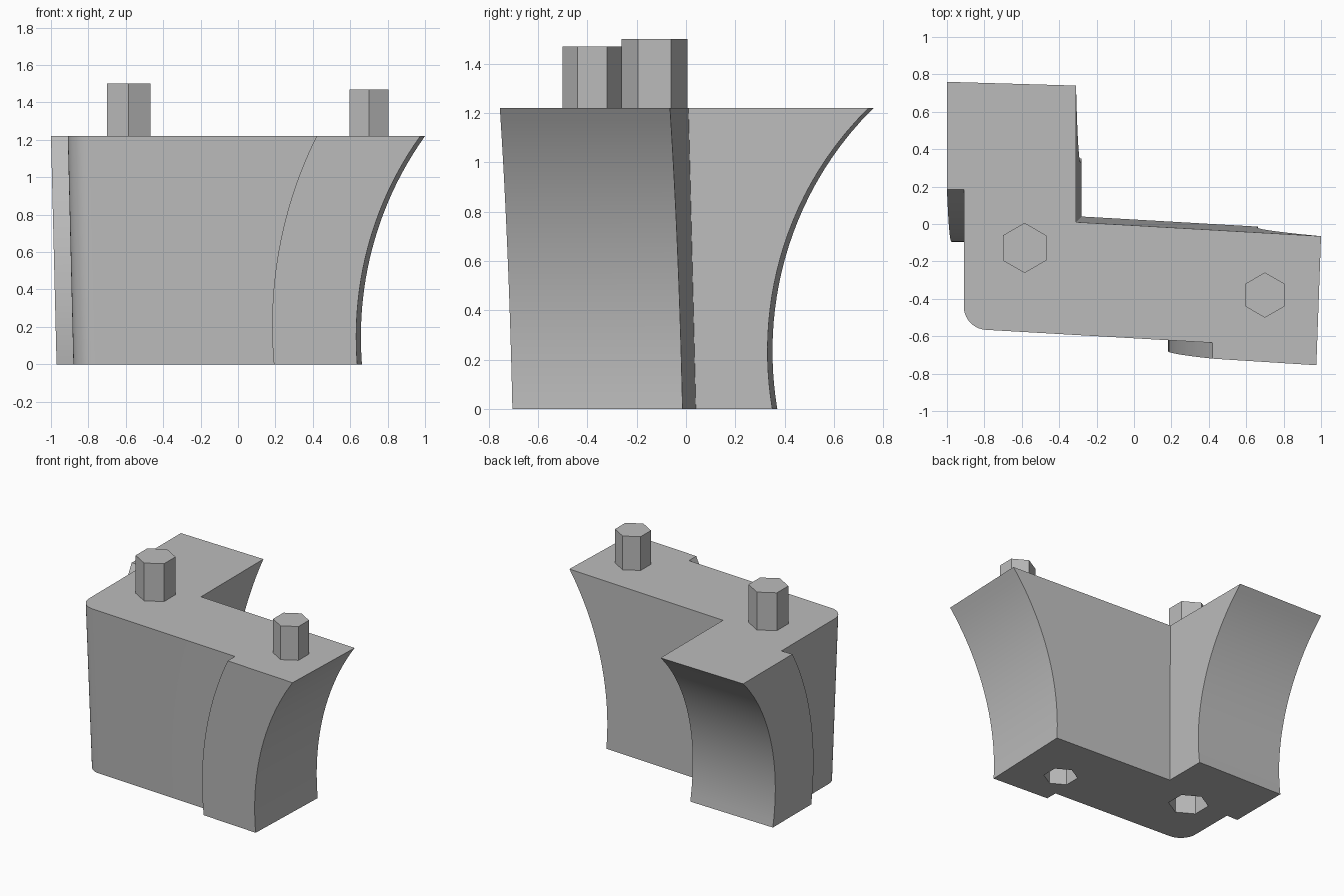
import bpy, bmesh, math
from mathutils import Vector

cube = bpy.data.objects.get("Cube")
if cube:
    bpy.data.objects.remove(cube, do_unlink=True)

HEIGHT = 1.22
LEVELS = 24

grey = bpy.data.materials.new("mid grey")
grey.use_nodes = True
COLOUR = (0.5, 0.5, 0.5, 1)
grey.diffuse_color = COLOUR
grey.node_tree.nodes["Principled BSDF"].inputs["Base Color"].default_value = COLOUR


def make_object(name, bm):
    bmesh.ops.recalc_face_normals(bm, faces=bm.faces)
    mesh = bpy.data.meshes.new(name)
    bm.to_mesh(mesh)
    bm.free()
    mesh.materials.append(grey)
    obj = bpy.data.objects.new(name, mesh)
    bpy.context.collection.objects.link(obj)
    return obj


def hex_prism(name, x, y, radius, z0, z1):
    bm = bmesh.new()
    ring = [bm.verts.new((x + radius * math.sin(i * math.pi / 3),
                          y + radius * math.cos(i * math.pi / 3), z0)) for i in range(6)]
    face = bm.faces.new(ring)
    top = bmesh.ops.extrude_face_region(bm, geom=[face])["geom"]
    bmesh.ops.translate(bm, vec=(0, 0, z1 - z0),
                        verts=[g for g in top if isinstance(g, bmesh.types.BMVert)])
    return make_object(name, bm)


def flare(z, reach, waist):
    """Pull-back along an arm: a circular arc, zero at the top, -reach at the waist."""
    rise = HEIGHT - waist
    r = (rise ** 2 + reach ** 2) / (2 * reach)
    return r - math.sqrt(r * r - (z - waist) ** 2) - reach


def outline(z):
    """L-shaped section at height z, with flared arm ends and stepped lips."""
    side, back = Vector((1, -0.057)), Vector((0, 1))
    side_end = side * flare(z, 0.37, 0.10)
    side_step = side * flare(z, 0.263, 0.15)
    back_end = back * flare(z, 0.434, 0.20)
    back_step = back * flare(z, 0.305, 0.20)
    pts = [Vector((-1, 0.76)) + back_end, Vector((-0.31, 0.74)) + back_end,
           Vector((-0.31, 0.01)),
           Vector((1, -0.065)) + side_end, Vector((0.975, -0.755)) + side_end,
           Vector((0.42, -0.72)) + side_step, Vector((0.42, -0.635)) + side_step]
    # rounded outer corner
    for i in range(11):
        a = math.radians(267 - 87 * i / 10)
        pts.append(Vector((-0.785 + 0.125 * math.cos(a), -0.441 + 0.125 * math.sin(a))))
    pts += [Vector((-0.91, 0.185)) + back_step, Vector((-1, 0.185)) + back_step]
    # the whole section leans slightly with height
    lean = 0.03 * (1 - z / HEIGHT)
    return [(p.x + lean, p.y + lean, z) for p in pts]


# body: stacked sections joined into walls and capped
bm = bmesh.new()
rings = [[bm.verts.new(p) for p in outline(HEIGHT * k / LEVELS)] for k in range(LEVELS + 1)]
count = len(rings[0])
for low, high in zip(rings, rings[1:]):
    for i in range(count):
        j = (i + 1) % count
        bm.faces.new((low[i], low[j], high[j], high[i]))
bm.faces.new(rings[0])
bm.faces.new(rings[-1])
body = make_object("body", bm)

# hexagonal sockets in the underside
bpy.context.view_layer.objects.active = body
body.select_set(True)
for name, x, y, r in (("corner", -0.585, -0.13, 0.135), ("arm", 0.31, -0.395, 0.115)):
    cutter = hex_prism(name + "_socket_cutter", x, y, r, -0.1, 0.3)
    cutter.hide_render = True
    mod = body.modifiers.new(name + "_socket", 'BOOLEAN')
    mod.operation = 'DIFFERENCE'
    mod.solver = 'EXACT'
    mod.object = cutter
    bpy.ops.object.modifier_apply(modifier=mod.name)
    bpy.data.objects.remove(cutter, do_unlink=True)
bpy.ops.object.shade_smooth_by_angle(angle=math.radians(30))

# hexagonal pins on top
hex_prism("corner_pin", -0.585, -0.128, 0.134, HEIGHT, 1.50)
hex_prism("arm_pin", 0.70, -0.38, 0.121, HEIGHT, 1.47)
